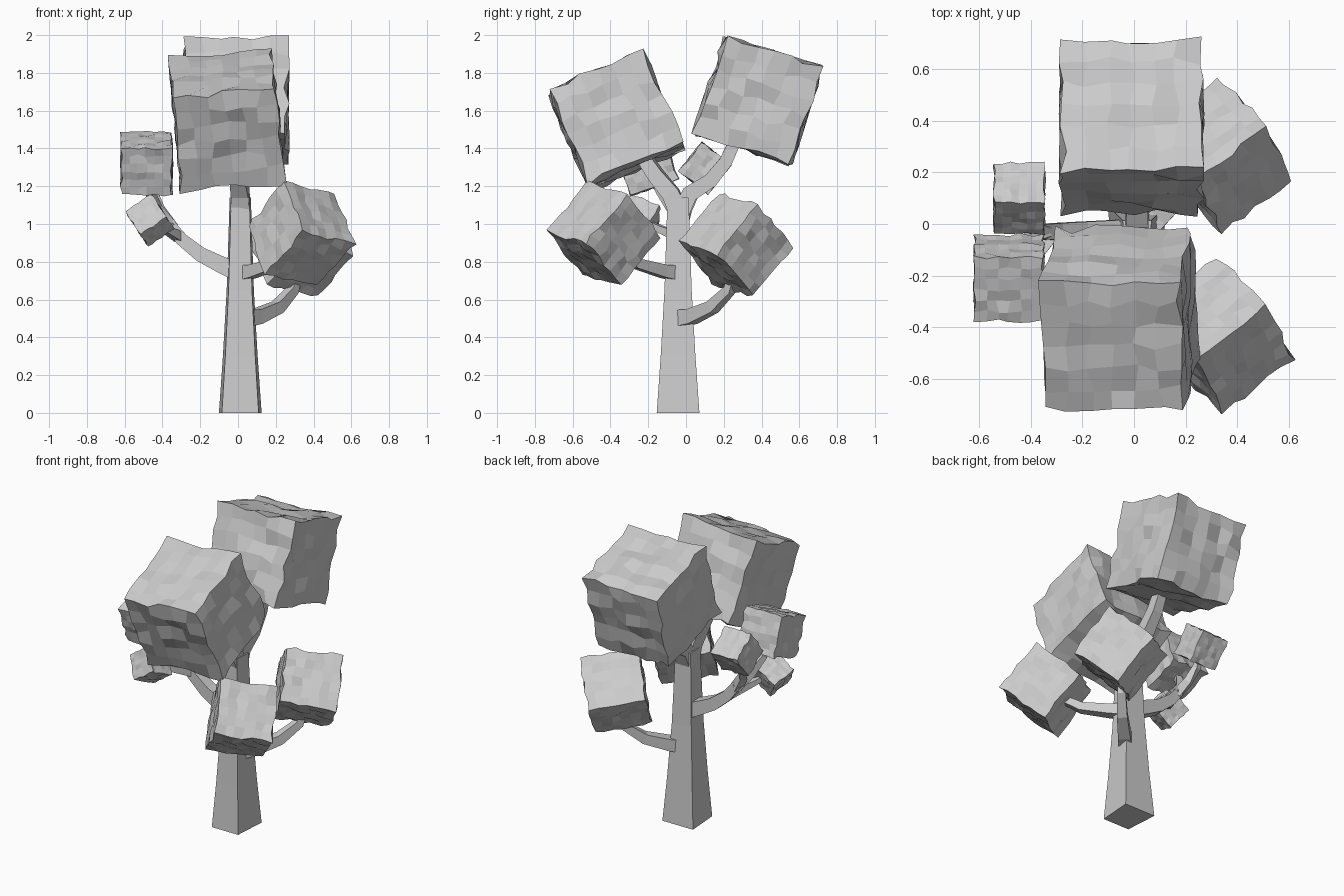
import bpy, bmesh, math, random
from mathutils import Vector, Matrix

if "Cube" in bpy.data.objects:
    bpy.data.objects.remove(bpy.data.objects["Cube"])

random.seed(4)


def finish(bm, name):
    bmesh.ops.recalc_face_normals(bm, faces=bm.faces)
    me = bpy.data.meshes.new(name)
    bm.to_mesh(me)
    bm.free()
    ob = bpy.data.objects.new(name, me)
    bpy.context.collection.objects.link(ob)
    return ob


def skin(bm, rings):
    # join rings of points into a closed flat-faced tube
    rows = [[bm.verts.new(p) for p in r] for r in rings]
    n = len(rows[0])
    for lo, hi in zip(rows, rows[1:]):
        for i in range(n):
            j = (i + 1) % n
            bm.faces.new((lo[i], lo[j], hi[j], hi[i]))
    bm.faces.new(rows[0][::-1])
    bm.faces.new(rows[-1])


def branch(name, path, r0, r1):
    # four-sided tapering branch along a path
    pts = [Vector(p) for p in path]
    rings = []
    for i, p in enumerate(pts):
        t = (pts[min(i + 1, len(pts) - 1)] - pts[max(i - 1, 0)]).normalized()
        ref = Vector((0, 0, 1)) if abs(t.z) < 0.95 else Vector((1, 0, 0))
        u = t.cross(ref).normalized()
        v = u.cross(t)
        r = r0 + (r1 - r0) * i / (len(pts) - 1)
        rings.append([p + u * a * r + v * b * r
                      for a, b in ((1, 1), (-1, 1), (-1, -1), (1, -1))])
    bm = bmesh.new()
    skin(bm, rings)
    return finish(bm, name)


def foliage(name, centre, size, x_axis, y_axis):
    # rough cube of leaves: gridded cube with jittered points
    x = Vector(x_axis).normalized()
    z = x.cross(Vector(y_axis)).normalized()
    y = z.cross(x)
    bm = bmesh.new()
    bmesh.ops.create_cube(bm, size=size)
    bmesh.ops.subdivide_edges(bm, edges=bm.edges[:], cuts=5, use_grid_fill=True)
    for v in bm.verts:
        v.co += Vector([random.uniform(-1, 1) for _ in range(3)]) * size * 0.03
    rot = Matrix((x, y, z)).transposed().to_4x4()
    bm.transform(Matrix.Translation(centre) @ rot)
    return finish(bm, name)


def tilt(deg):
    a = math.radians(deg)
    return (0, math.cos(a), math.sin(a))


# trunk: four sides, front narrower than back, flared foot
bm = bmesh.new()
skin(bm, [[(0.012 + a * r, -0.042 + b * r, z)
           for a, b in ((-0.86, -1), (0.86, -1), (1, 1), (-1, 1))]
          for z, r in ((0, 0.113), (0.3, 0.092), (0.65, 0.072), (1.14, 0.056))])
finish(bm, "trunk")

# branches
branch("upper_back_branch", [(.012, -.03, 1.06), (.012, .02, 1.16), (.012, .13, 1.23),
                             (.012, .21, 1.33), (.01, .27, 1.46)], .048, .03)
branch("upper_front_branch", [(.012, -.03, 1.04), (.012, -.08, 1.16), (.0, -.16, 1.26),
                              (-.02, -.24, 1.38)], .052, .035)
branch("right_back_branch", [(.03, -.04, .5), (.1, .03, .51), (.21, .14, .56),
                             (.29, .23, .65), (.32, .26, .76)], .045, .018)
branch("right_front_branch", [(.02, -.05, .74), (.08, -.12, .75), (.2, -.26, .79),
                              (.29, -.37, .88)], .04, .02)
branch("left_branch", [(.01, -.03, .74), (-.09, -.03, .785), (-.2, -.03, .84),
                       (-.3, -.03, .92), (-.37, -.03, 1.01)], .05, .028)
branch("left_back_twig", [(-.35, -.03, .98), (-.42, .0, 1.08), (-.45, .05, 1.17),
                          (-.45, .1, 1.27)], .028, .015)
branch("left_front_twig", [(-.35, -.03, .98), (-.43, -.07, 1.08), (-.47, -.14, 1.18),
                           (-.48, -.2, 1.28)], .028, .015)
branch("left_low_twig", [(-.31, -.03, .93), (-.38, -.13, .97), (-.46, -.23, 1.02)],
       .026, .012)

# foliage blocks
foliage("upper_back_foliage", (-.01, .38, 1.655), .535, (1, 0, 0), tilt(-18))
foliage("upper_front_foliage", (-.06, -.37, 1.55), .54, (.995, 0, .09), tilt(23))
for name, centre in (("right_back_foliage", (.333, .265, .89)),
                     ("right_front_foliage", (.333, -.433, .945))):
    foliage(name, centre, .35, (-.79, -.6, .18), (.29, -.6, -.74))
foliage("left_front_foliage", (-.485, -.21, 1.32), .265, (1, 0, 0), tilt(19))
foliage("left_back_foliage", (-.445, .1, 1.296), .195, (1, 0, 0), tilt(-38))
foliage("left_low_foliage", (-.467, -.25, 1.02), .165, (.83, 0, .55), (.49, -.47, -.73))
